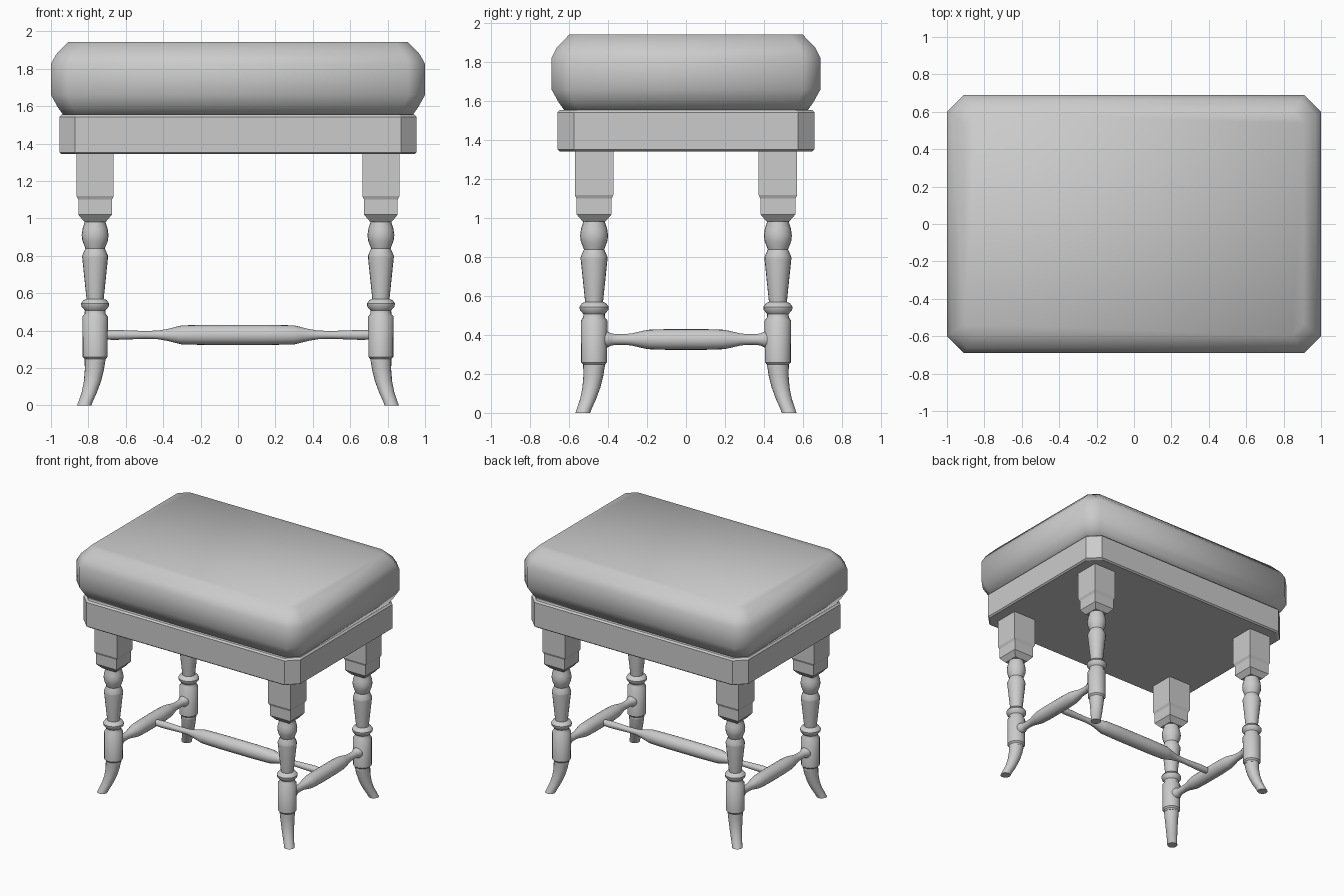
import bpy, bmesh
from math import pi, cos, sin, radians
from mathutils import Vector

if "Cube" in bpy.data.objects:
    bpy.data.objects.remove(bpy.data.objects["Cube"])


def loft(name, rings, smooth=None, mirror=(False, False)):
    """Skin a stack of equal-length rings, cap both ends."""
    bm = bmesh.new()
    loops = [[bm.verts.new(p) for p in ring] for ring in rings]
    n = len(loops[0])
    for a, b in zip(loops, loops[1:]):
        for i in range(n):
            j = (i + 1) % n
            bm.faces.new((a[i], a[j], b[j], b[i]))
    bm.faces.new(loops[0][::-1])
    bm.faces.new(loops[-1])
    bmesh.ops.recalc_face_normals(bm, faces=bm.faces[:])
    mesh = bpy.data.meshes.new(name)
    bm.to_mesh(mesh)
    bm.free()
    if smooth:
        for p in mesh.polygons:
            p.use_smooth = True
        mesh.set_sharp_from_angle(angle=radians(smooth))
    ob = bpy.data.objects.new(name, mesh)
    bpy.context.collection.objects.link(ob)
    if any(mirror):
        m = ob.modifiers.new("mirror", 'MIRROR')
        m.use_axis = (mirror[0], mirror[1], False)
        m.use_mirror_merge = False
    return ob


def octagon(hx, hy, c, z):
    """Rectangle with chamfered corners."""
    pts = [(hx, -hy + c), (hx, hy - c), (hx - c, hy), (-hx + c, hy),
           (-hx, hy - c), (-hx, -hy + c), (-hx + c, -hy), (hx - c, -hy)]
    return [Vector((x, y, z)) for x, y in pts]


def circle(center, r, axis='Z', n=20):
    ring = []
    for i in range(n):
        u, v = r * cos(2 * pi * i / n), r * sin(2 * pi * i / n)
        off = {'X': (0, u, v), 'Y': (u, 0, v), 'Z': (u, v, 0)}[axis]
        ring.append(Vector(center) + Vector(off))
    return ring


def both_ways(half):
    """Turn a centre-to-end profile into a full symmetric one."""
    return [(-t, r) for t, r in reversed(half)] + half


LX, LY, SZ = 0.764, 0.472, 0.377

# padded cushion
cushion = [(1.553, 0.065), (1.60, 0.033), (1.66, 0.0), (1.825, 0.0),
           (1.875, 0.026), (1.944, 0.092)]
loft("cushion", [octagon(1 - d, 0.69 - d, 0.09 - d * 0.3, z) for z, d in cushion], 70)

# seat frame with small edge bevels
frame = [(1.343, 0.012), (1.353, 0), (1.543, 0), (1.555, 0.012)]
loft("seat_frame", [octagon(0.955 - d, 0.66 - d, 0.084, z) for z, d in frame])

# square leg blocks
block = [(1.35, 0.099), (1.12, 0.099), (1.10, 0.09), (1.02, 0.09), (0.982, 0.058)]
loft("leg_block",
     [[Vector((LX + sx * h, LY + sy * h, z))
       for sx, sy in ((-1, -1), (1, -1), (1, 1), (-1, 1))] for z, h in block],
     mirror=(True, True))

# turned legs
leg = [(0.99, 0.056), (0.975, 0.057), (0.945, 0.067), (0.91, 0.072), (0.88, 0.068),
       (0.84, 0.052), (0.80, 0.069), (0.79, 0.069), (0.57, 0.046), (0.563, 0.062),
       (0.545, 0.075), (0.528, 0.073), (0.508, 0.055), (0.49, 0.056), (0.475, 0.068),
       (0.26, 0.067), (0.248, 0.056), (0.235, 0.056)]
loft("turned_leg", [circle((LX, LY, z), r) for z, r in leg], 40, (True, True))

# feet sweeping out towards the corners
foot = [(0.245, 0.0, 0.056), (0.19, 0.004, 0.051), (0.13, 0.014, 0.046),
        (0.07, 0.031, 0.041), (0.02, 0.051, 0.038), (0.0, 0.058, 0.038)]
loft("foot", [circle((LX + d, LY + d, z), r) for z, d, r in foot], 40, (True, True))

# side stretchers
side = both_ways([(0.10, 0.053), (0.19, 0.050), (0.215, 0.046), (0.28, 0.031),
                  (0.31, 0.028), (0.365, 0.028), (0.385, 0.032), (0.40, 0.040),
                  (0.44, 0.040)])
loft("side_stretcher", [circle((LX, t, SZ), r, 'Y') for t, r in side], 40, (True, False))

# long middle stretcher
middle = both_ways([(0.15, 0.054), (0.30, 0.051), (0.325, 0.045), (0.38, 0.031),
                    (0.43, 0.023), (0.50, 0.021), (0.64, 0.026), (0.68, 0.026),
                    (0.73, 0.022)])
loft("middle_stretcher", [circle((t, 0, SZ), r, 'X') for t, r in middle], 40)
